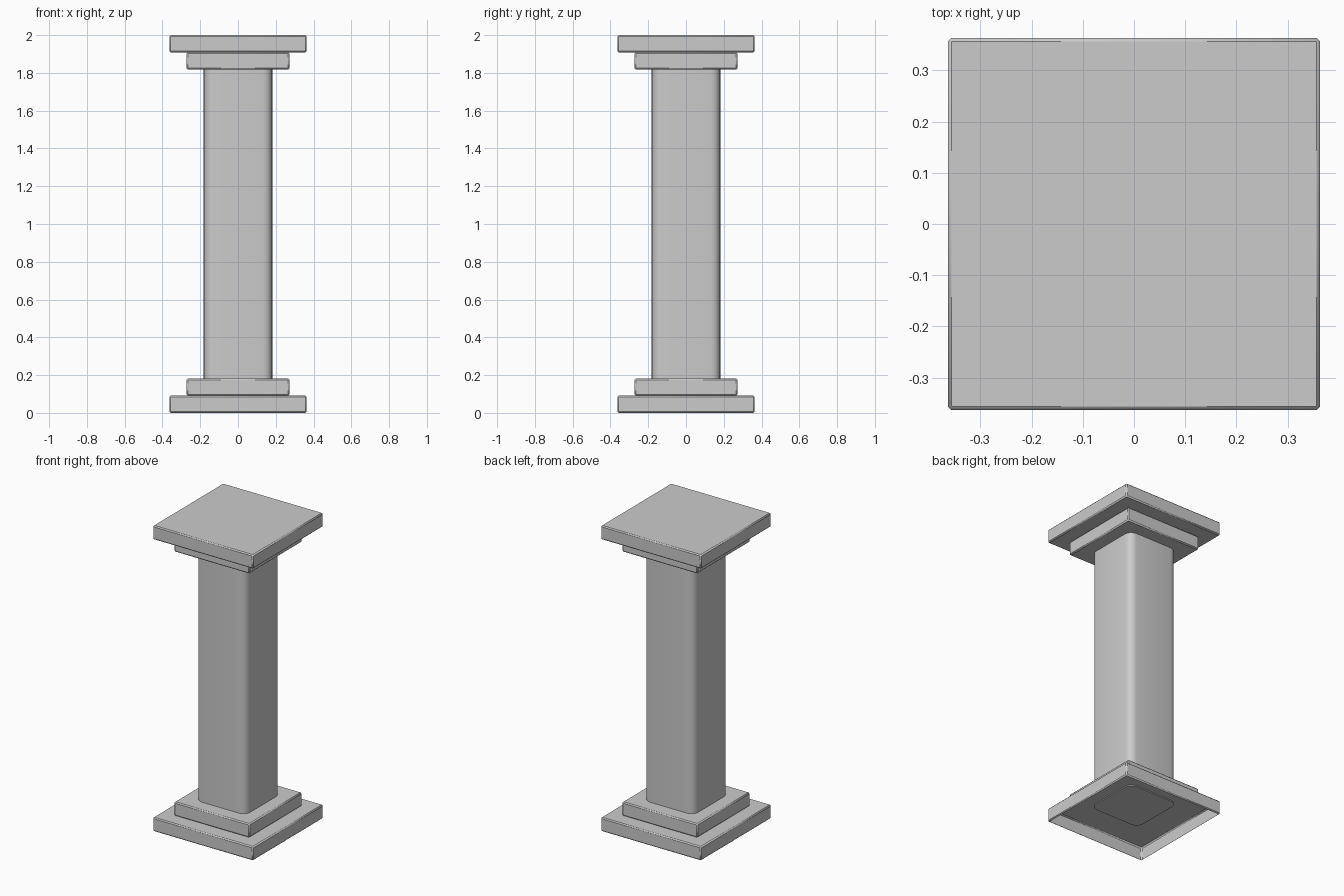
import bpy, bmesh, math

if "Cube" in bpy.data.objects:
    bpy.data.objects.remove(bpy.data.objects["Cube"])

U = 2 / 22  # module: every size is a multiple of this


def block(name, half, z0, z1, bevel, segments=1, upright_only=False, open_bottom=False):
    """Square block with bevelled edges, optionally hollow from below."""
    bm = bmesh.new()
    bmesh.ops.create_cube(bm, size=1)
    for v in bm.verts:
        v.co.x *= 2 * half
        v.co.y *= 2 * half
        v.co.z = z1 if v.co.z > 0 else z0
    edges = [e for e in bm.edges
             if not upright_only or abs(e.verts[0].co.z - e.verts[1].co.z) > 1e-4]
    bmesh.ops.bevel(bm, geom=edges, offset=bevel, segments=segments,
                    profile=0.5, affect='EDGES')
    bm.normal_update()
    if open_bottom:
        under = [f for f in bm.faces if f.normal.z < -0.99]
        bmesh.ops.delete(bm, geom=under, context='FACES')
    mesh = bpy.data.meshes.new(name)
    bm.to_mesh(mesh)
    bm.free()
    obj = bpy.data.objects.new(name, mesh)
    bpy.context.collection.objects.link(obj)
    bpy.ops.object.select_all(action='DESELECT')
    obj.select_set(True)
    bpy.context.view_layer.objects.active = obj
    bpy.ops.object.shade_smooth_by_angle(angle=math.radians(40))
    return obj


# Stepped base, the lowest slab is hollow underneath
block("base_slab", 4 * U, 0, U, 0.007, open_bottom=True)
block("base_step", 3 * U, U, 2 * U, 0.007)

# Shaft with rounded corners, its ends reach just through the steps
block("shaft", 2 * U, U - 0.006, 2 - U + 0.006, 0.05, segments=5, upright_only=True)

# Stepped capital
block("capital_step", 3 * U, 2 - 2 * U, 2 - U, 0.007)
block("capital_slab", 4 * U, 2 - U, 2, 0.007)
